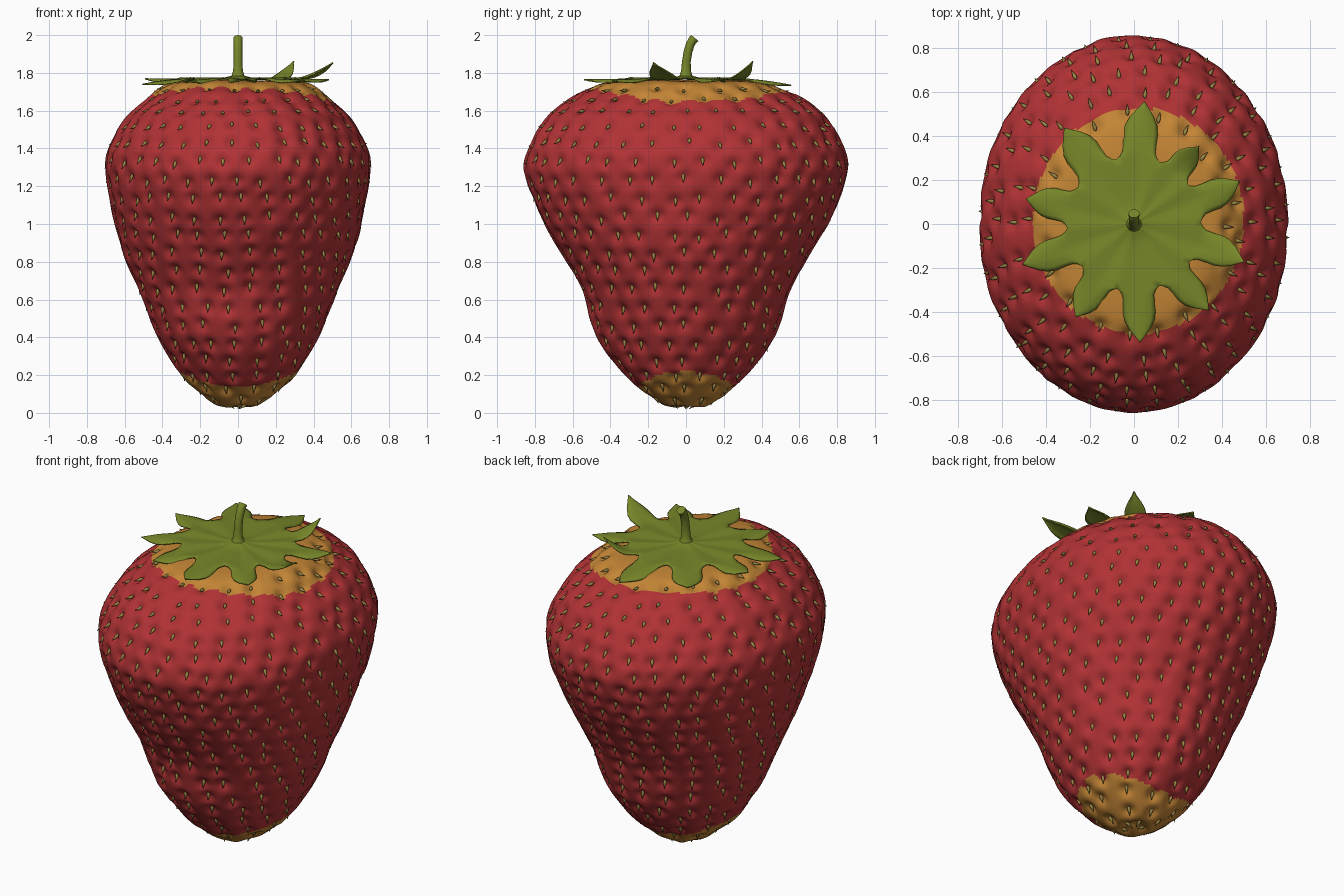
import bpy, bmesh, math, random
from mathutils import Vector, kdtree, noise

if "Cube" in bpy.data.objects:
    bpy.data.objects.remove(bpy.data.objects["Cube"])

random.seed(4)
TAU = 2 * math.pi


def material(name, rgb):
    m = bpy.data.materials.new(name)
    m.diffuse_color = (*rgb, 1)
    m.use_nodes = True
    m.node_tree.nodes["Principled BSDF"].inputs["Base Color"].default_value = m.diffuse_color
    return m


RED = material("berry red", (0.44, 0.032, 0.035))
ORANGE = material("unripe orange", (0.55, 0.235, 0.036))
GREEN = material("leaf green", (0.185, 0.24, 0.022))
SEED = material("seed olive", (0.31, 0.23, 0.058))


def finish(bm, name, mats):
    bmesh.ops.recalc_face_normals(bm, faces=bm.faces)
    me = bpy.data.meshes.new(name)
    bm.to_mesh(me)
    bm.free()
    for m in mats:
        me.materials.append(m)
    me.polygons.foreach_set("use_smooth", [True] * len(me.polygons))
    ob = bpy.data.objects.new(name, me)
    bpy.context.collection.objects.link(ob)
    return ob


def bridge(bm, a, b, closed=True):
    n = len(a)
    for i in range(n if closed else n - 1):
        j = (i + 1) % n
        bm.faces.new((a[i], a[j], b[j], b[i]))


# Berry profile: height, half width in x, half width in y
PROFILE = [(.025, 0, 0), (.033, .085, .10), (.065, .15, .165), (.13, .235, .245),
           (.2, .305, .32), (.34, .39, .435), (.47, .45, .495), (.65, .53, .55),
           (.86, .61, .665), (1.05, .66, .775), (1.26, .70, .85), (1.39, .692, .838),
           (1.55, .60, .755), (1.66, .485, .625), (1.72, .42, .50), (1.745, .36, .42),
           (1.755, .25, .28), (1.757, 0, 0)]
pts = [Vector(p) for p in PROFILE]
flip = lambda p: Vector((p.x, -p.y, -p.z))
ext = [flip(pts[1])] + pts + [flip(pts[-2])]
fine = []
for k in range(len(pts) - 1):
    p0, p1, p2, p3 = ext[k:k + 4]
    for s in range(20):
        t = s / 20
        fine.append(0.5 * (2 * p1 + (p2 - p0) * t + (2 * p0 - 5 * p1 + 4 * p2 - p3) * t * t
                           + (3 * p1 - p0 - 3 * p2 + p3) * t ** 3))
fine.append(pts[-1])
dist = [0.0]
for a, b in zip(fine, fine[1:]):
    dist.append(dist[-1] + math.hypot(b.x - a.x, (b.y + b.z - a.y - a.z) / 2))
LENGTH = dist[-1]


def profile_at(s):
    s = min(max(s, 0), LENGTH)
    lo, hi = 0, len(dist) - 1
    while hi - lo > 1:
        mid = (lo + hi) // 2
        lo, hi = (mid, hi) if dist[mid] <= s else (lo, mid)
    return fine[lo].lerp(fine[hi], (s - dist[lo]) / (dist[hi] - dist[lo]))


def surface(s, a):
    z, rx, ry = profile_at(s)
    return Vector((rx * math.cos(a), ry * math.sin(a), z))


def frame(s, a):
    """Point, around, down-the-berry and outward directions."""
    p = surface(s, a)
    around = (surface(s, a + .01) - surface(s, a - .01)).normalized()
    up = (surface(s + .02, a) - surface(s - .02, a)).normalized()
    return p, around, -up, around.cross(up).normalized()


# Seed positions in staggered rows
seeds = []
rows = round(LENGTH / .104)
for r in range(rows):
    s = (r + .5) * LENGTH / rows
    z, rx, ry = profile_at(s)
    if z > 1.7 and rx < .36:
        continue
    n = max(4, round(math.pi * (rx + ry) / .152))
    for i in range(n):
        a = TAU * (i + .5 * (r % 2) + random.uniform(-.16, .16)) / n
        seeds.append(frame(s + random.uniform(-.018, .018), a))
tree = kdtree.KDTree(len(seeds))
for i, f in enumerate(seeds):
    tree.insert(f[0], i)
tree.balance()

# Berry body, dimpled around every seed
SIDES, RINGS = 240, 180
bm = bmesh.new()
rings = []
for k in range(1, RINGS):
    ring = []
    for i in range(SIDES):
        p, _, _, nrm = frame(LENGTH * k / RINGS, TAU * (i + .37) / SIDES)
        d = sum(math.exp(-(q[2] / .034) ** 2) for q in tree.find_range(p, .1))
        lump = noise.noise(p * 4.5 + Vector((.137, .271, .419)))
        lump = .009 * min(1, max(-1, lump))
        ring.append(bm.verts.new(p + nrm * (.003 + lump - .027 * min(d, 1.2))))
    rings.append(ring)
for a, b in zip(rings, rings[1:]):
    bridge(bm, a, b)
for ring in (rings[0], rings[-1]):
    pole = bm.verts.new(sum((v.co for v in ring), Vector()) / SIDES)
    for i in range(SIDES):
        bm.faces.new((ring[i], ring[(i + 1) % SIDES], pole))
for f in bm.faces:
    c = f.calc_center_median()
    tip = c.z < .138 + .075 * (c.x / .3) ** 2
    crown = c.z > 1.5 and math.hypot((c.x - .02) / .48, (c.y - .015) / .515) < 1
    f.material_index = 1 if tip or crown else 0
finish(bm, "berry_body", [RED, ORANGE])

# Teardrop seeds, narrow end lifted out of the dimple
bm = bmesh.new()
SEED_RINGS = [(-.014, .007, -.017), (-.002, .010, -.014), (.011, .0062, -.008)]
for p, around, down, nrm in seeds:
    loops = []
    for v, r, lift in SEED_RINGS:
        c = p + down * v + nrm * lift
        loops.append([bm.verts.new(c + r * (around * math.cos(TAU * i / 7) + nrm * math.sin(TAU * i / 7)))
                      for i in range(7)])
    for a, b in zip(loops, loops[1:]):
        bridge(bm, a, b)
    for ring, v, lift in ((loops[0], -.021, -.019), (loops[-1], .028, .005)):
        pole = bm.verts.new(p + down * v + nrm * lift)
        for i in range(7):
            bm.faces.new((ring[i], ring[(i + 1) % 7], pole))
finish(bm, "seeds", [SEED])

# Leafy cap: angle, tip radius, tip rise for each leaf
LEAVES = [(-160, .54, -.03), (-122, .50, -.015), (-87, .54, -.005), (-49, .52, -.01),
          (-19, .53, .085), (22, .52, -.005), (50, .46, .092), (85, .56, -.035),
          (126, .54, -.015), (167, .505, 0)]
WIDTH = [(0, 1), (.04, .82), (.12, .68), (.28, .61), (.45, .57), (.6, .48), (.75, .32), (.9, .12), (1, .01)]
ROOT, COLS = .305, 8
bm = bmesh.new()
for k, (ang, tip, rise) in enumerate(LEAVES):
    prev = LEAVES[k - 1][0] - (360 if k == 0 else 0)
    nxt = LEAVES[(k + 1) % len(LEAVES)][0] + (360 if k == len(LEAVES) - 1 else 0)
    left, right = (prev - ang) / 2, (nxt - ang) / 2
    steps = [(r, 1, 0) for r in (.015, .04, .07, .11, .16, .22, .27)]
    steps += [(ROOT + (tip - ROOT) * s, w, s) for s, w in WIDTH]
    last = None
    for r, w, s in steps:
        row = []
        for c in range(COLS + 1):
            v = 2 * c / COLS - 1
            a = math.radians(ang + w * (right * v if v > 0 else -left * v))
            z = 1.772 + .02 * math.exp(-(r / .05) ** 2) + rise * s ** 1.6
            z += .010 * min(r / .3, 1) * (abs(v) - .5) * (1 - s)
            z -= .018 * s * (1 - s) * 4 * v * v
            row.append(bm.verts.new((r * math.cos(a), r * math.sin(a), z)))
        if last:
            bridge(bm, last, row, closed=False)
        last = row
bmesh.ops.remove_doubles(bm, verts=bm.verts, dist=.0004)
cap = finish(bm, "leaf_cap", [GREEN])
if sum(p.normal.z for p in cap.data.polygons) < 0:
    cap.data.flip_normals()
mod = cap.modifiers.new("thickness", 'SOLIDIFY')
mod.thickness, mod.offset = .007, -1

# Curved stem: y, z, radius, tilt
STEM = [(0, 1.765, .05, 0), (0, 1.785, .034, 0), (0, 1.81, .026, 0), (.002, 1.86, .023, .08),
        (.010, 1.91, .023, .22), (.022, 1.95, .023, .42), (.036, 1.975, .024, .62), (.048, 1.984, .025, .7)]
bm = bmesh.new()
last = None
for y, z, r, tilt in STEM:
    ring = []
    for i in range(16):
        a = TAU * i / 16
        q = r * math.sin(a)
        ring.append(bm.verts.new((r * math.cos(a), y + q * math.cos(tilt), z - q * math.sin(tilt))))
    if last:
        bridge(bm, last, ring)
    else:
        bm.faces.new(ring)
    last = ring
bm.faces.new(last)
stem = finish(bm, "stem", [GREEN])
bpy.context.view_layer.objects.active = stem
stem.select_set(True)
bpy.ops.object.shade_smooth_by_angle(angle=math.radians(40))
